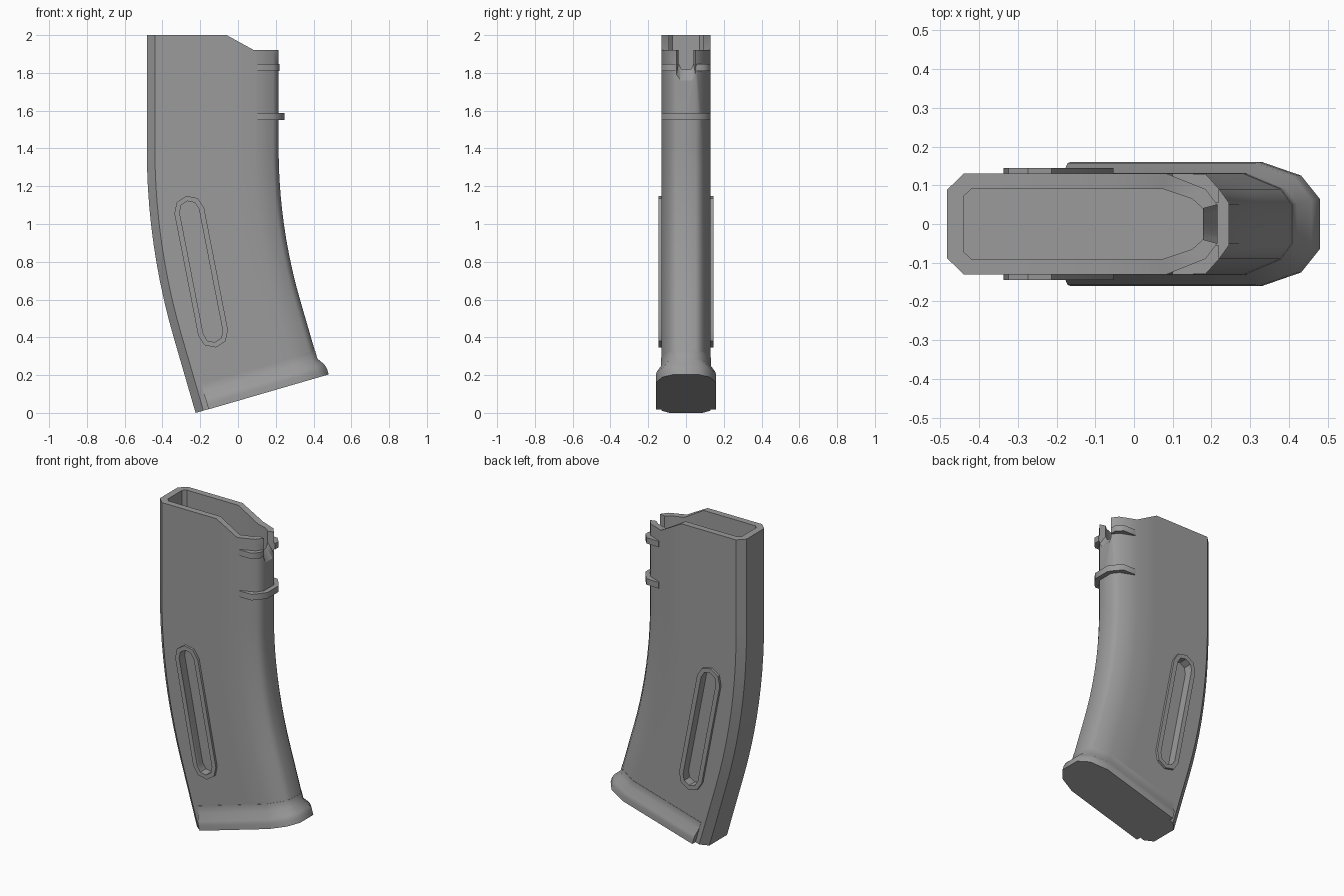
import bpy, bmesh
from math import sin, cos, pi, radians

if "Cube" in bpy.data.objects:
    bpy.data.objects.remove(bpy.data.objects["Cube"])

TILT = radians(16.2)      # total bend of the curved body
CX, CZ = 3.1, 1.4         # bend centre
LENGTH = 0.417            # straight run below the bend

grey = bpy.data.materials.new("dark_grey")
grey.diffuse_color = (.33, .33, .33, 1)
grey.use_nodes = True
grey.node_tree.nodes["Principled BSDF"].inputs["Base Color"].default_value = grey.diffuse_color


def bend(x, y, t, d=0.0):
    """Place a straight section point at bend angle t, then d further down."""
    r = CX - x
    return (CX - r * cos(t) + d * sin(t), y, CZ - r * sin(t) - d * cos(t))


def full(half):
    """Mirror a half section (x, y) across y = 0 into a closed loop."""
    return half + [(x, -y) for x, y in reversed(half)]


def loft(name, rings, closed=False, angle=40):
    bm = bmesh.new()
    vs = [[bm.verts.new(p) for p in ring] for ring in rings]
    n = len(vs[0])
    pairs = list(zip(vs, vs[1:])) + ([(vs[-1], vs[0])] if closed else [])
    for a, b in pairs:
        for i in range(n):
            j = (i + 1) % n
            bm.faces.new((a[i], a[j], b[j], b[i]))
    if not closed:
        bm.faces.new(vs[0])
        bm.faces.new(vs[-1])
    bmesh.ops.recalc_face_normals(bm, faces=bm.faces[:])
    me = bpy.data.meshes.new(name)
    bm.to_mesh(me)
    bm.free()
    me.materials.append(grey)
    ob = bpy.data.objects.new(name, me)
    bpy.context.collection.objects.link(ob)
    smooth(ob, angle)
    return ob


def select(ob):
    bpy.ops.object.select_all(action='DESELECT')
    ob.select_set(True)
    bpy.context.view_layer.objects.active = ob


def smooth(ob, angle):
    select(ob)
    bpy.ops.object.shade_smooth_by_angle(angle=radians(angle))


def cut(ob, cutter):
    m = ob.modifiers.new("cut", 'BOOLEAN')
    m.operation, m.object, m.solver = 'DIFFERENCE', cutter, 'EXACT'
    select(ob)
    bpy.ops.object.modifier_apply(modifier=m.name)
    bpy.data.objects.remove(cutter)


# Curved hollow body
outer = full([(-.483, .088), (-.44, .13), (-.06, .13), (.085, .13), (.185, .09), (.215, .05)])
inner = full([(-.44, .072), (-.42, .09), (-.06, .09), (.075, .09), (.15, .065), (.178, .04)])


def top_z(x):
    return 2.0 if x < 0 else 1.92


STEPS = 10
rings = [[bend(x, y, TILT, LENGTH) for x, y in outer]]
rings += [[bend(x, y, TILT * i / STEPS) for x, y in outer] for i in range(STEPS, -1, -1)]
rings.append([(x, y, top_z(x)) for x, y in outer])
rings.append([(x, y, top_z(x)) for x, y in inner])
rings.append([(x, y, 1.5) for x, y in inner])
body = loft("magazine_body", rings)

# Notch in the front lip, widening and sloping down outward
notch = [(-.05, 2.2), (-.05, 1.79), (-.03, 1.76), (.03, 1.76), (.05, 1.79), (.05, 2.2)]
cut(body, loft("notch_cutter", [[(x, y * (1 + (x - .215) * 5.4), z - (x - .215) * 1.6)
                                 for y, z in notch] for x in (.162, .26)]))


# Window slots with raised rims on both sides
def stadium(r, y):
    (x0, z0), (x1, z1) = (-.258, 1.07), (-.132, .425)
    lean = radians(11)
    return [(cx + r * cos(a + lean), y, cz + r * sin(a + lean))
            for cx, cz, start in ((x0, z0, 0), (x1, z1, pi))
            for a in [start + pi * i / 4 for i in range(5)]]


for side, s in (("front", -1), ("back", 1)):
    cut(body, loft("slot_cutter", [stadium(.052, s * .09), stadium(.052, s * .2)]))
    loft(side + "_slot_rim", [stadium(.08, s * .12), stadium(.08, s * .145),
                              stadium(.052, s * .145), stadium(.052, s * .12)], closed=True)

# The rear chamfer shades with the flat sides
smooth(body, 45)
wn = body.modifiers.new("even_shading", 'WEIGHTED_NORMAL')
wn.keep_sharp = True

# Flared base, blending out of the body
flare = full([(-.412, .16), (.095, .16), (.2, .125), (.25, .065)])
lower = full([(-.412, .157), (.094, .157), (.197, .121), (.244, .062)])
neck = full([(-.412, .1315), (.0855, .1315), (.186, .091), (.2165, .0505)])
loft("base_flare", [[bend(x, y, TILT, LENGTH - h) for x, y in sec]
                    for sec, h in ((flare, -.001), (flare, .03), (lower, .055),
                                   (neck, .095), (neck, .14))], angle=60)

# Lower locking rib wrapping the rounded edge
band = [(.1, .131), (.185, .129), (.22, .09), (.245, .055)]
back = [(.2, .045), (.17, .085), (.1, .115)]
loop = full(band) + [(x, -y) for x, y in reversed(back)] + back
loft("lower_rib", [[(x, y, z) for x, y in loop] for z in (1.55, 1.588)], angle=55)

# Upper ribs, split by the notch
half = [(.1, .131), (.185, .129), (.22, .09), (.219, .055), (.2, .055), (.17, .085), (.1, .115)]
for side, s in (("front", -1), ("back", 1)):
    loft(side + "_upper_rib", [[(x, s * y, z) for x, y in half] for z in (1.81, 1.847)], angle=55)
